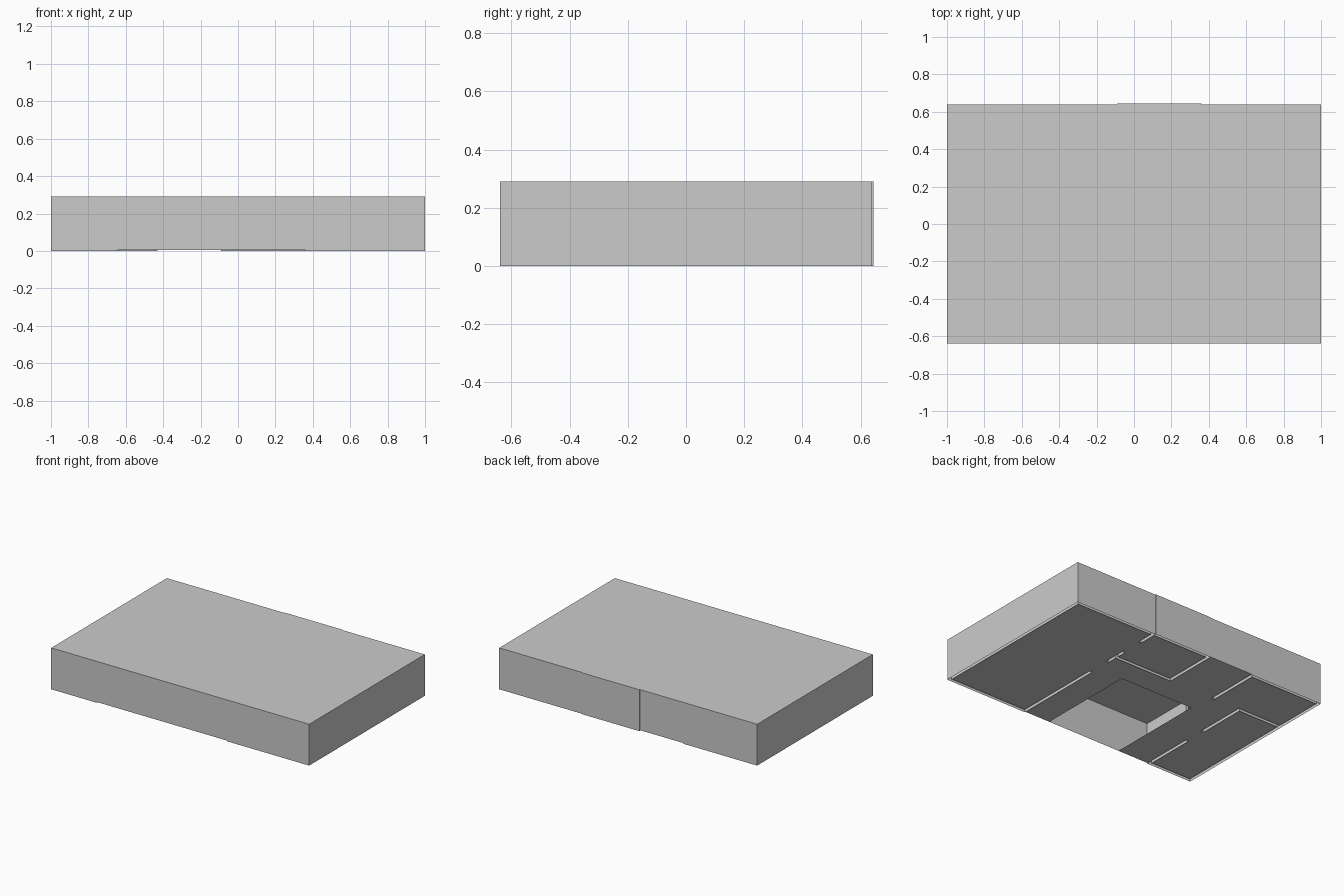
import bpy, bmesh

if "Cube" in bpy.data.objects:
    bpy.data.objects.remove(bpy.data.objects["Cube"])

H, FZ = 0.29, 0.005          # wall height, floor level
X, Y, T = 1.0, 0.64, 0.02    # half sizes, wall thickness

# Plan rectangles: x0, x1, y0, y1
base = (-X, X, -Y, Y)
opening = (-0.41, 0.16, -Y, 0.07)
walls = [
    # large bedroom partition with two doorways
    (0.36, 0.38, -Y, 0.02), (0.36, 0.38, 0.18, 0.34), (0.36, 0.38, 0.50, Y),
    # bathroom
    (-0.09, 0.36, 0.25, 0.27), (-0.09, -0.07, 0.27, Y), (-0.09, 0.36, Y - 0.015, Y + 0.005),
    # left-hand rooms
    (-0.45, -0.43, 0.25, Y), (-0.665, -0.645, -Y, -0.26),
    (-0.665, -0.645, -0.11, 0.26), (-X, -0.665, 0.24, 0.26),
    # outer wall linings
    (X - T, X, -Y, Y), (0.38, X - T, -Y, -Y + T), (0.38, X - T, Y - T, Y),
    (-X, -X + T, -Y, Y), (-X + T, -0.665, -Y, -Y + T), (-X + T, -0.45, Y - T, Y),
]


def inside(r, x, y):
    return r[0] < x < r[1] and r[2] < y < r[3]


rects = walls + [base, opening]
xs = sorted({round(v, 4) for r in rects for v in r[:2]})
ys = sorted({round(v, 4) for r in rects for v in r[2:]})


def kind(i, j):
    """Classify a plan cell."""
    if not (0 <= i < len(xs) - 1 and 0 <= j < len(ys) - 1):
        return None
    x, y = (xs[i] + xs[i + 1]) / 2, (ys[j] + ys[j + 1]) / 2
    if any(inside(r, x, y) for r in walls):
        return 'wall'
    if not inside(base, x, y):
        return None
    return 'open' if inside(opening, x, y) else 'floor'


def make(name, quads):
    bm = bmesh.new()
    for q in quads:
        bm.faces.new([bm.verts.new(p) for p in q])
    bmesh.ops.remove_doubles(bm, verts=bm.verts, dist=1e-4)
    bmesh.ops.dissolve_limit(bm, angle_limit=0.01, verts=bm.verts, edges=bm.edges)
    me = bpy.data.meshes.new(name)
    bm.to_mesh(me)
    bm.free()
    ob = bpy.data.objects.new(name, me)
    bpy.context.collection.objects.link(ob)
    return ob


floor, sides, roof = [], [], []
for i in range(len(xs) - 1):
    for j in range(len(ys) - 1):
        k = kind(i, j)
        if k is None:
            continue
        x0, x1, y0, y1 = xs[i], xs[i + 1], ys[j], ys[j + 1]
        roof.append([(x0, y0, H), (x1, y0, H), (x1, y1, H), (x0, y1, H)])
        if k == 'floor':
            floor.append([(x0, y1, FZ), (x1, y1, FZ), (x1, y0, FZ), (x0, y0, FZ)])
        # hollow wall faces and the single-skin outer wall
        for di, dj, a, b in ((1, 0, (x1, y0), (x1, y1)), (-1, 0, (x0, y1), (x0, y0)),
                             (0, 1, (x1, y1), (x0, y1)), (0, -1, (x0, y0), (x1, y0))):
            n = kind(i + di, j + dj)
            if (k == 'wall' and n != 'wall') or n is None:
                z = 0 if k == 'wall' else FZ
                sides.append([(*a, z), (*b, z), (*b, H), (*a, H)])

make("room_floors", floor)
make("walls", sides)
make("flat_roof", roof)
